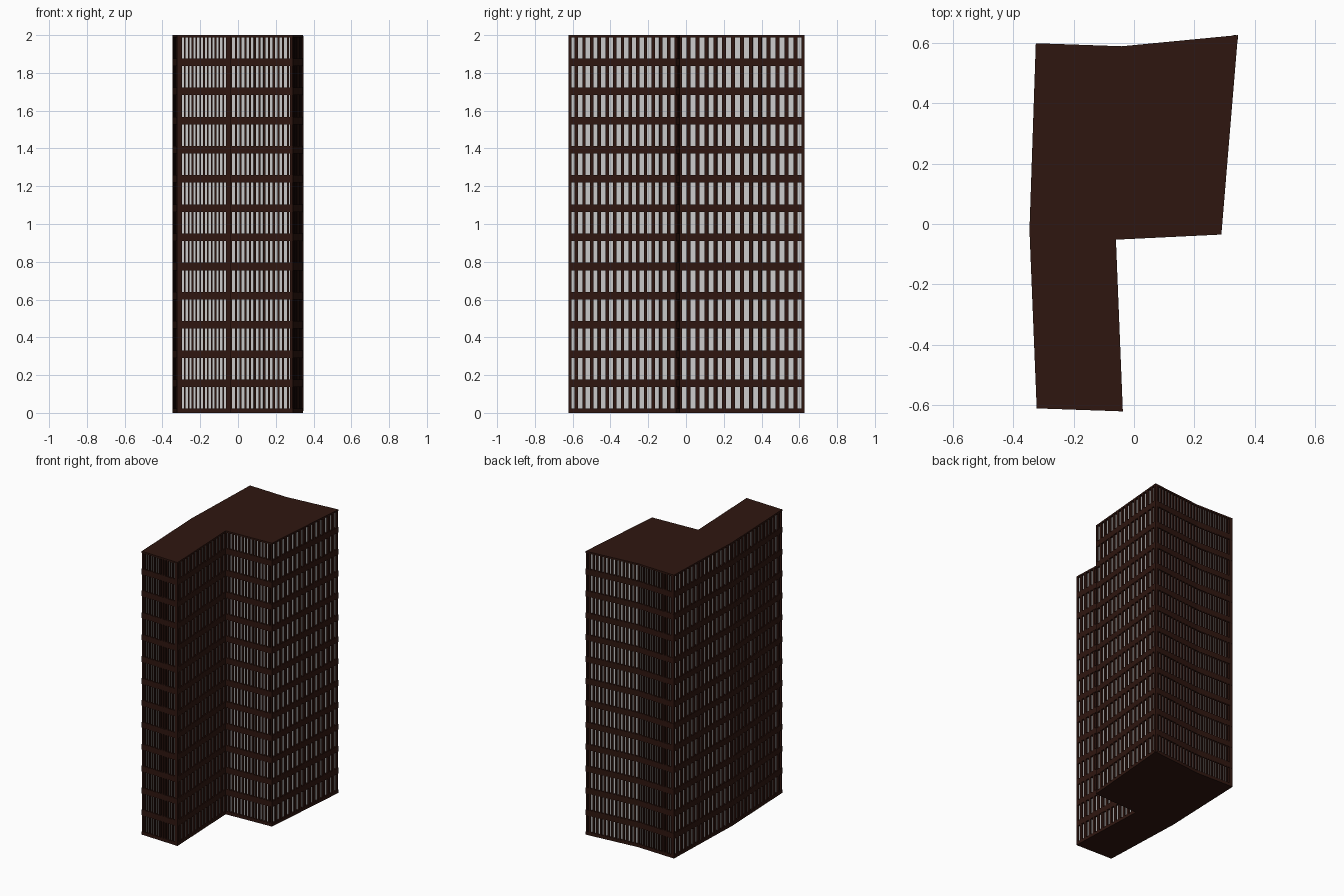
import bpy, bmesh
from mathutils import Vector, Matrix

if "Cube" in bpy.data.objects:
    bpy.data.objects.remove(bpy.data.objects["Cube"])

H, FLOORS, BAYS = 2.0, 13, 14
PITCH = 0.1545
DEPTH = 0.012          # glass recess behind the facade

# L-shaped footprint, counter-clockwise
PLAN = [Vector(p) for p in [(-0.323, -0.612), (-0.037, -0.622), (-0.06, -0.052), (0.29, -0.035),
                            (0.345, 0.627), (-0.04, 0.59), (-0.326, 0.60), (-0.347, -0.02)]]

brown = bpy.data.materials.new("dark_brown")
brown.diffuse_color = (0.028, 0.008, 0.005, 1)
brown.use_nodes = True
brown.node_tree.nodes["Principled BSDF"].inputs["Base Color"].default_value = brown.diffuse_color


def inset(poly, d):
    out = []
    for i, p in enumerate(poly):
        a = (p - poly[i - 1]).normalized()
        b = (poly[(i + 1) % len(poly)] - p).normalized()
        na, nb = Vector((-a.y, a.x)), Vector((-b.y, b.x))
        m = (na + nb).normalized()
        out.append(p + m * (d / m.dot(na)))
    return out


def prism(bm, poly, z0, z1):
    lo = [bm.verts.new((p.x, p.y, z0)) for p in poly]
    hi = [bm.verts.new((p.x, p.y, z1)) for p in poly]
    bm.faces.new(lo[::-1])
    bm.faces.new(hi)
    for i in range(len(poly)):
        j = (i + 1) % len(poly)
        bm.faces.new((lo[i], lo[j], hi[j], hi[i]))


def finish(bm, name, mat=None):
    me = bpy.data.meshes.new(name)
    bm.to_mesh(me)
    bm.free()
    ob = bpy.data.objects.new(name, me)
    bpy.context.collection.objects.link(ob)
    if mat:
        me.materials.append(mat)


# Glass core
bm = bmesh.new()
prism(bm, inset(PLAN, DEPTH), 0.01, H - 0.005)
finish(bm, "glass_core")

# Floor bands, with thin base and roof slabs
bm = bmesh.new()
prism(bm, PLAN, 0, 0.022)
for k in range(1, FLOORS):
    z = 0.157 + (k - 1) * PITCH
    prism(bm, PLAN, z - 0.02, z + 0.02)
prism(bm, PLAN, H - 0.012, H)
finish(bm, "floor_bands", brown)

# Vertical mullions, the same number of bays on every wall
bm = bmesh.new()
skin = inset(PLAN, 0.0008)
for i, a in enumerate(skin):
    b = skin[(i + 1) % len(skin)]
    run = b - a
    t = run.normalized()
    n = Vector((-t.y, t.x)) * (DEPTH + 0.002)
    w = run.length / BAYS * 0.43
    for k in range(BAYS + 1):
        c = a + run * (k / BAYS)
        s = c - t * w / 2 if k > 0 else c
        e = c + t * w / 2 if k < BAYS else c
        prism(bm, [s, e, e + n, s + n], 0.01, H - 0.006)
finish(bm, "mullions", brown)
